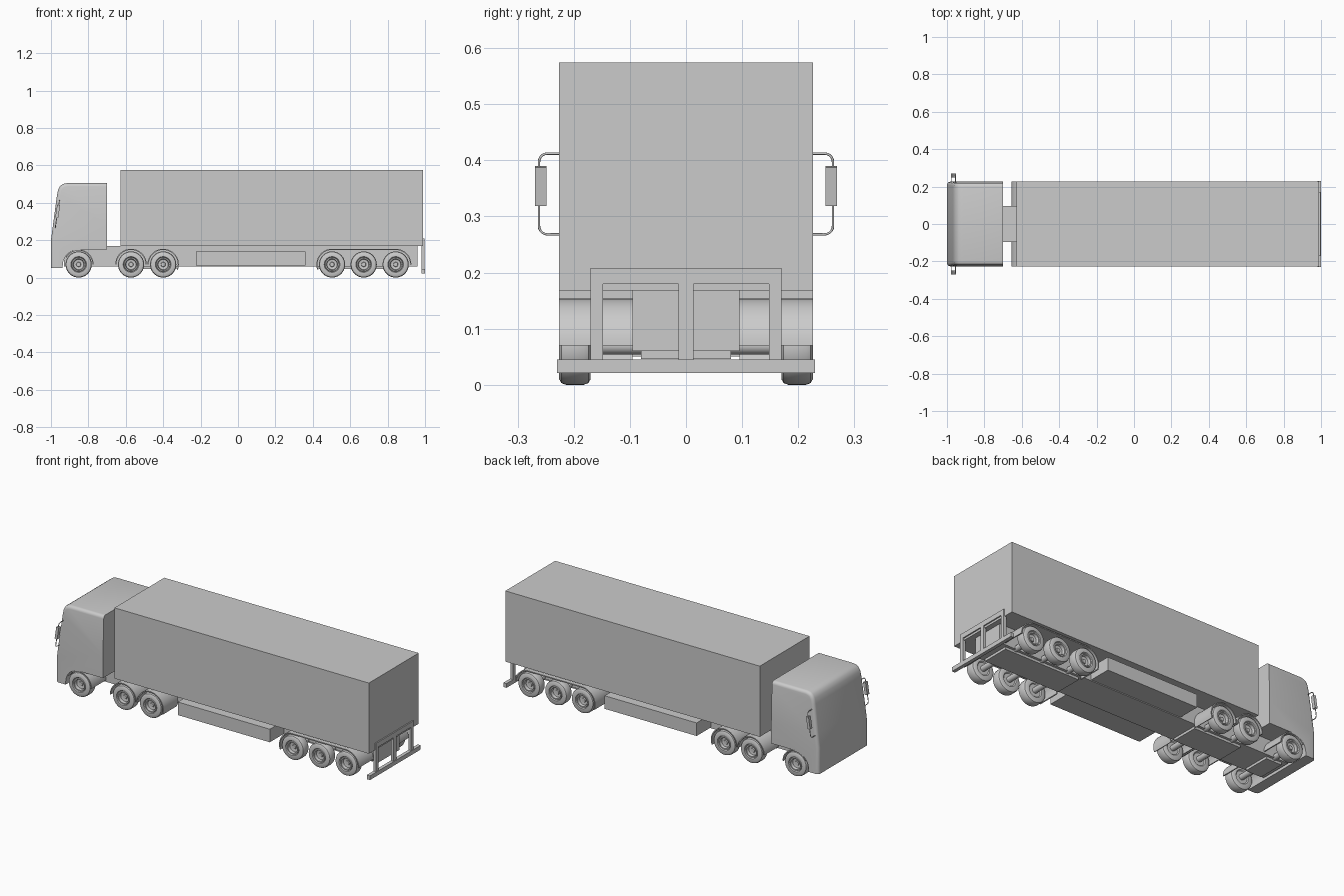
import bpy, bmesh, math
from mathutils import Matrix, Vector

if "Cube" in bpy.data.objects:
    bpy.data.objects.remove(bpy.data.objects["Cube"])


def finish(name, bm, smooth=False):
    bmesh.ops.recalc_face_normals(bm, faces=bm.faces)
    me = bpy.data.meshes.new(name)
    bm.to_mesh(me)
    bm.free()
    ob = bpy.data.objects.new(name, me)
    bpy.context.collection.objects.link(ob)
    if smooth:
        bpy.ops.object.select_all(action='DESELECT')
        ob.select_set(True)
        bpy.context.view_layer.objects.active = ob
        bpy.ops.object.shade_smooth_by_angle(angle=math.radians(35))
    return ob


def box(name, x0, x1, y0, y1, z0, z1):
    bm = bmesh.new()
    bmesh.ops.create_cube(bm, size=1)
    for v in bm.verts:
        v.co = ((x0 + x1) / 2 + v.co.x * (x1 - x0),
                (y0 + y1) / 2 + v.co.y * (y1 - y0),
                (z0 + z1) / 2 + v.co.z * (z1 - z0))
    return finish(name, bm)


def arc(cx, cz, r, a0, a1, n):
    return [(cx + r * math.cos(math.radians(a0 + (a1 - a0) * i / n)),
             cz + r * math.sin(math.radians(a0 + (a1 - a0) * i / n))) for i in range(n + 1)]


def prism(pts, y0, y1):
    bm = bmesh.new()
    f = bm.faces.new([bm.verts.new((x, y0, z)) for x, z in pts])
    r = bmesh.ops.extrude_face_region(bm, geom=[f])
    for v in r['geom']:
        if isinstance(v, bmesh.types.BMVert):
            v.co.y = y1
    bmesh.ops.recalc_face_normals(bm, faces=bm.faces)
    return bm


def fender(name, outer, inner):
    for s in (-1, 1):
        finish(name, prism(outer + inner[::-1], s * 0.095, s * 0.226), True)


WHEEL_Z, HALF = 0.07, 0.226

# Cab: side profile with wheel arch, tapered upper half, rounded front and roof edges
profile = [(-1, 0.05), (-1, 0.2), (-0.968, 0.44), (-0.962, 0.47), (-0.951, 0.49),
           (-0.937, 0.5), (-0.915, 0.505), (-0.70, 0.505), (-0.70, 0.15)]
profile += arc(-0.852, WHEEL_Z - 0.005, 0.085, 90, 180, 10) + [(-0.937, 0.05)]
bm = prism(profile, -HALF, HALF)
bmesh.ops.bisect_plane(bm, geom=bm.verts[:] + bm.edges[:] + bm.faces[:],
                       plane_co=(0, 0, 0.28), plane_no=(0, 0, 1))
for v in bm.verts:
    if v.co.z > 0.281:
        v.co.y *= 1 - 0.03 * (v.co.z - 0.28) / 0.225
bm.normal_update()
rim = []
for e in bm.edges:
    n = [f.normal for f in e.link_faces]
    if any(abs(k.y) > 0.7 for k in n) and any(
            abs(k.y) < 0.3 and (k.x < -0.3 or k.z > 0.3) for k in n):
        rim.append(e)
bmesh.ops.bevel(bm, geom=rim, offset=0.018, segments=4, profile=0.5, affect='EDGES')
finish("cab", bm, True)

# Trailer body, chassis and underbody
box("cargo_box", -0.627, 0.99, -HALF, HALF, 0.168, 0.574)
box("chassis", -0.93, 0.96, -0.095, 0.095, 0.06, 0.17)
box("side_storage", -0.225, 0.36, -0.225, 0.225, 0.065, 0.14)
for x0, x1 in ((-0.9, -0.8), (-0.63, -0.33), (0.43, 0.91)):
    box("axle_plate", x0, x1, -0.08, 0.08, 0.046, 0.062)

# Mudguards
R, T = 0.084, 0.006
for cx, a0, a1 in ((-0.852, 150, 0), (-0.572, 180, 0), (-0.40, 180, -20)):
    r = R - 0.004 if cx < -0.8 else R
    fender("tractor_mudguard", arc(cx, WHEEL_Z, r, a0, a1, 20),
           arc(cx, WHEEL_Z, r - T, a0, a1, 20))
rear = [arc(0.503, WHEEL_Z, r, 200, 90, 12) + arc(0.843, WHEEL_Z, r, 90, 0, 10)
        for r in (R, R - T)]
fender("trailer_mudguard", *rear)

# Wheels (lathed profile of radius and width) and axles
section = [(0, .175), (.035, .175), (.04, .17), (.06, .17), (.067, .174), (.07, .182),
           (.07, .214), (.067, .222), (.06, .226), (.042, .226), (.038, .219),
           (.036, .224), (.03, .224), (.027, .208), (.013, .206), (.011, .212), (0, .212)]
for cx in (-0.852, -0.572, -0.40, 0.503, 0.672, 0.843):
    for s in (-1, 1):
        bm = bmesh.new()
        vs = [bm.verts.new((cx + r, s * y, WHEEL_Z)) for r, y in section]
        es = [bm.edges.new(p) for p in zip(vs, vs[1:])]
        bmesh.ops.spin(bm, geom=vs + es, cent=(cx, 0, WHEEL_Z), axis=(0, 1, 0),
                       angle=math.tau, steps=40, use_duplicate=False)
        bmesh.ops.remove_doubles(bm, verts=bm.verts, dist=1e-5)
        finish("wheel", bm, True)
    bm = bmesh.new()
    bmesh.ops.create_cone(bm, cap_ends=True, segments=20, radius1=0.016, radius2=0.016,
                          depth=0.36, matrix=Matrix.Translation((cx, 0, WHEEL_Z))
                          @ Matrix.Rotation(math.pi / 2, 4, 'X'))
    finish("axle", bm, True)

# Rear underrun guard
box("guard_bar", 0.98, 1.0, -0.23, 0.23, 0.021, 0.045)
box("guard_top_rail", 0.98, 0.997, -0.17, 0.17, 0.18, 0.208)
for y0, y1 in ((-0.17, -0.148), (-0.013, 0.013), (0.148, 0.17)):
    box("guard_post", 0.98, 0.997, y0, y1, 0.045, 0.18)

# Side mirrors on bent tube brackets
for s in (-1, 1):
    cu = bpy.data.curves.new("mirror_bracket", 'CURVE')
    cu.dimensions = '3D'
    cu.bevel_depth = 0.0022
    cu.bevel_resolution = 2
    cu.use_fill_caps = True
    loop = [(0.2, 0.412)] + arc(0.247, 0.397, 0.015, 90, 0, 5)
    loop += arc(0.247, 0.283, 0.015, 0, -90, 5) + [(0.2, 0.268)]
    sp = cu.splines.new('POLY')
    sp.points.add(len(loop) - 1)
    for p, (y, z) in zip(sp.points, loop):
        p.co = (-0.977 + (z - 0.268) * 0.155, s * y, z, 1)
    bpy.context.collection.objects.link(bpy.data.objects.new("mirror_bracket", cu))
    m = box("mirror", -0.008, 0.008, -0.01, 0.01, -0.035, 0.035)
    m.location = (-0.964, s * 0.259, 0.354)
    m.rotation_euler.y = math.radians(8.8)
